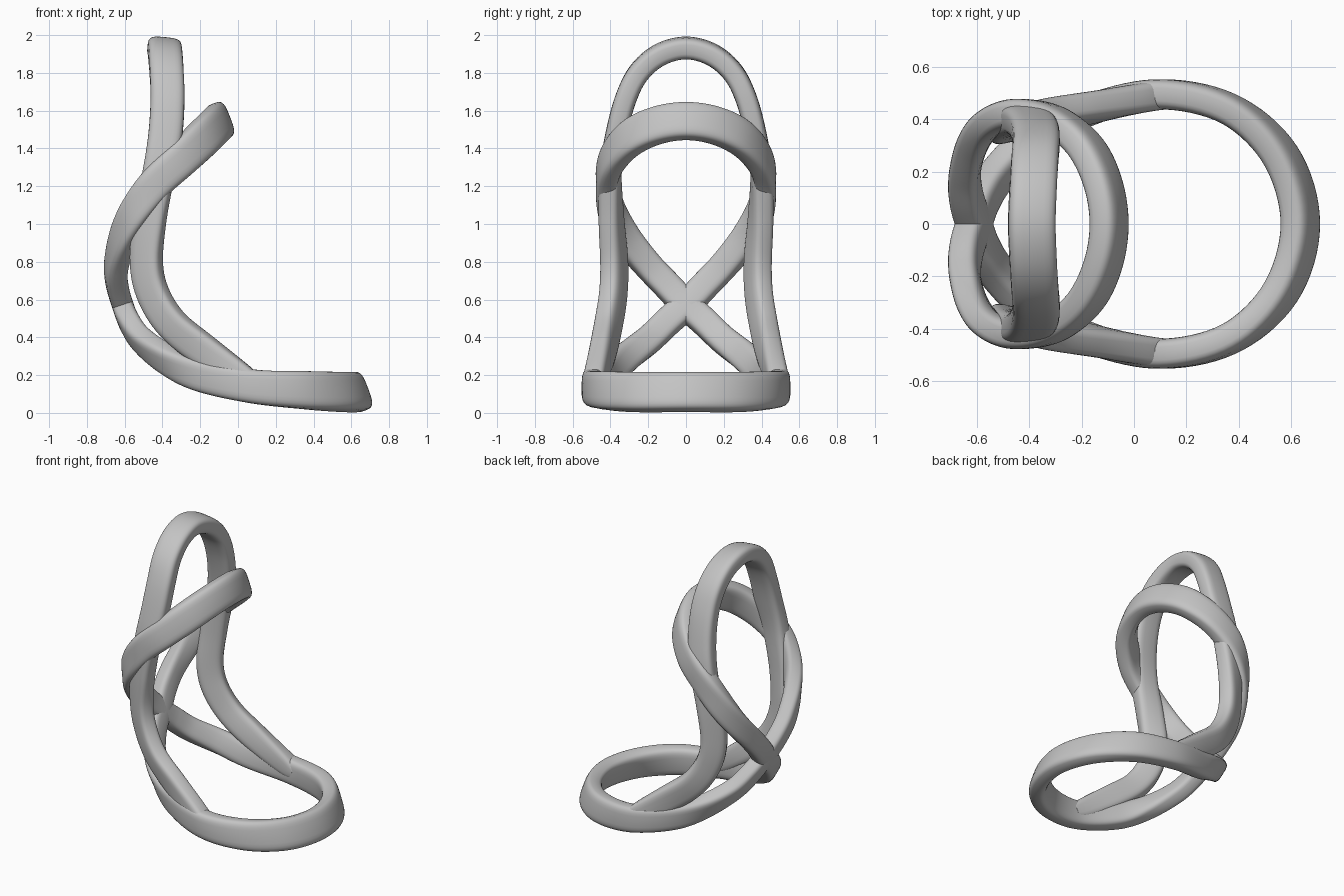
import bpy, bmesh, math
from mathutils import Vector

if "Cube" in bpy.data.objects:
    bpy.data.objects.remove(bpy.data.objects["Cube"], do_unlink=True)

grey = bpy.data.materials.new("plain grey")
grey.use_nodes = True
colour = (0.55, 0.55, 0.55, 1)
grey.diffuse_color = colour
grey.node_tree.nodes["Principled BSDF"].inputs["Base Color"].default_value = colour


def mirrored(stations):
    """Reflect stations (centre, outward normal, width) across y = 0."""
    return [((c[0], -c[1], c[2]), (n[0], -n[1], n[2]), w) for c, n, w in stations]


def spline(a, b, c, d, t):
    """Catmull-Rom position between b and c."""
    return 0.5 * (2 * b + (c - a) * t + (2 * a - 5 * b + 4 * c - d) * t * t
                  + (3 * b - a - 3 * c + d) * t ** 3)


def sample(stations, closed, steps):
    """Smooth the stations into evenly spread centres, normals and widths."""
    count = len(stations)
    pick = (lambda i: i % count) if closed else (lambda i: min(max(i, 0), count - 1))
    result = []
    for i in range(count if closed else count - 1):
        near = [stations[pick(i + k)] for k in (-1, 0, 1, 2)]
        for s in range(steps):
            t = s / steps
            result.append((spline(*[Vector(p[0]) for p in near], t),
                           spline(*[Vector(p[1]) for p in near], t),
                           spline(*[p[2] for p in near], t)))
    if not closed:
        c, n, w = stations[-1]
        result.append((Vector(c), Vector(n), w))
    return result


def superellipse(angle, power):
    c, s = math.cos(angle), math.sin(angle)
    return (math.copysign(abs(c) ** (2 / power), c),
            math.copysign(abs(s) ** (2 / power), s))


def sweep_band(name, stations, thickness, closed, steps=8, sides=28):
    """Sweep a soft-cornered rectangular section along the stations."""
    path = sample(stations, closed, steps)
    count = len(path)
    outline = [superellipse(math.tau * k / sides, 3.6) for k in range(sides)]
    bm = bmesh.new()
    rings = []
    for i, (centre, normal, width) in enumerate(path):
        before = path[(i - 1) % count if closed else max(i - 1, 0)][0]
        after = path[(i + 1) % count if closed else min(i + 1, count - 1)][0]
        tangent = (after - before).normalized()
        across = tangent.cross(normal).normalized()
        outward = across.cross(tangent)
        rings.append([bm.verts.new(centre + across * u * width / 2
                                   + outward * v * thickness / 2) for u, v in outline])
    for i in range(count if closed else count - 1):
        a, b = rings[i], rings[(i + 1) % count]
        for k in range(sides):
            m = (k + 1) % sides
            bm.faces.new((a[k], a[m], b[m], b[k]))
    if not closed:
        bm.faces.new(rings[0])
        bm.faces.new(rings[-1])
    bmesh.ops.recalc_face_normals(bm, faces=bm.faces)
    mesh = bpy.data.meshes.new(name)
    bm.to_mesh(mesh)
    bm.free()
    mesh.materials.append(grey)
    band = bpy.data.objects.new(name, mesh)
    bpy.context.collection.objects.link(band)
    bpy.ops.object.select_all(action="DESELECT")
    band.select_set(True)
    bpy.context.view_layer.objects.active = band
    bpy.ops.object.shade_smooth_by_angle(angle=math.radians(50))


# Base ring, left half: front tip back to the crossing
base_tip = [((.635, 0, .11), (.93, 0, .35), .21)]
base_side = [
    ((.56, .26, .11), (.8, .5, .3), .21),
    ((.36, .44, .12), (.5, .85, .12), .2),
    ((.08, .495, .14), (0, 1, 0), .18),
    ((-.2, .425, .2), (-.2, .95, -.2), .17),
    ((-.38, .33, .285), (-.5, .7, -.45), .16),
    ((-.51, .2, .385), (-.75, .35, -.5), .15),
    ((-.575, .1, .48), (-.88, .15, -.42), .15),
]
crossing = [((-.61, 0, .57), (-.94, 0, -.33), .15)]

# Upper ring, left half: crossing up to the tip
upper_side = [
    ((-.64, .1, .675), (-.97, .15, -.15), .15),
    ((-.645, .2, .78), (-.95, .3, 0), .15),
    ((-.61, .315, .92), (-.75, .65, .1), .16),
    ((-.545, .39, 1.06), (-.4, .9, .1), .17),
    ((-.44, .42, 1.21), (0, 1, 0), .18),
    ((-.31, .395, 1.335), (.3, .9, .1), .19),
    ((-.19, .3, 1.45), (.65, .7, .25), .2),
    ((-.12, .16, 1.52), (.85, .4, .33), .2),
]
upper_tip = [((-.095, 0, 1.545), (.93, 0, .36), .2)]

# One endless band that crosses itself at the back
sweep_band("crossing_loop", base_tip + base_side + crossing + mirrored(upper_side)
           + upper_tip + upper_side[::-1] + crossing + mirrored(base_side)[::-1],
           .115, True)

# Tall arch, left leg from the crown down into the base ring
crown = [((-.39, 0, 1.932), (.1, 0, 1), .18)]
leg = [
    ((-.385, .14, 1.895), (.1, .5, .87), .18),
    ((-.378, .25, 1.8), (.05, .8, .55), .18),
    ((-.373, .32, 1.66), (0, .95, .25), .18),
    ((-.385, .37, 1.47), (0, 1, .12), .18),
    ((-.42, .4, 1.27), (-.1, 1, 0), .17),
    ((-.465, .395, 1.03), (-.3, .95, 0), .17),
    ((-.485, .38, .8), (-.45, .9, 0), .17),
    ((-.45, .385, .63), (-.45, .9, -.1), .17),
    ((-.35, .41, .47), (-.35, .9, -.2), .17),
    ((-.18, .44, .33), (-.2, .95, -.2), .17),
    ((.02, .48, .19), (0, 1, -.1), .14),
    ((.1, .493, .145), (0, 1, 0), .1),
]
sweep_band("tall_arch", mirrored(leg)[::-1] + crown + leg, .115, False)
